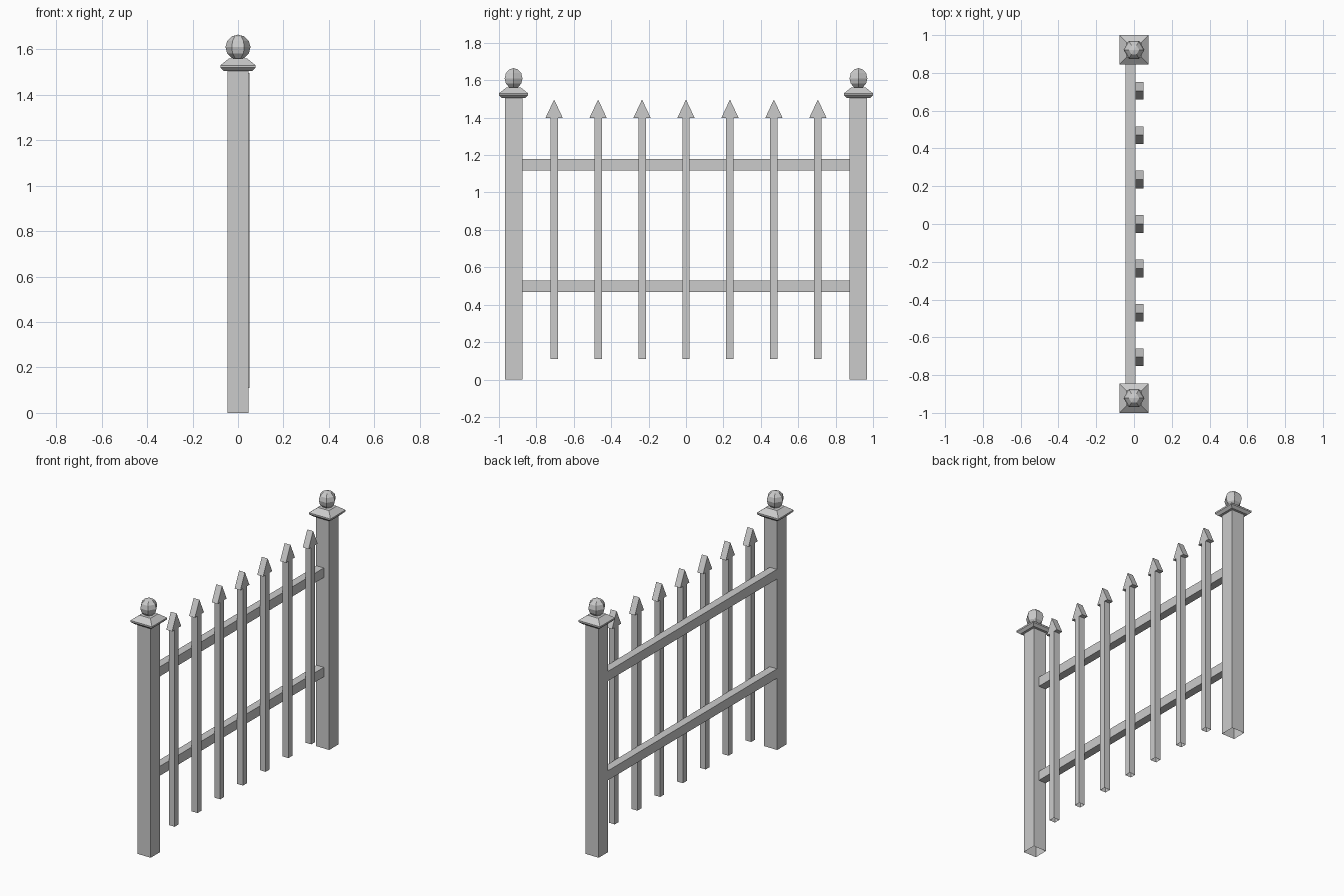
import bpy, bmesh
from math import pi
from mathutils import Matrix

if "Cube" in bpy.data.objects:
    bpy.data.objects.remove(bpy.data.objects["Cube"])


def finish(name, bm):
    bmesh.ops.recalc_face_normals(bm, faces=bm.faces)
    mesh = bpy.data.meshes.new(name)
    bm.to_mesh(mesh)
    bm.free()
    obj = bpy.data.objects.new(name, mesh)
    bpy.context.collection.objects.link(obj)
    return obj


def box(name, x, y, z, open_bottom=False):
    bm = bmesh.new()
    size = [b - a for a, b in (x, y, z)]
    mid = [(a + b) / 2 for a, b in (x, y, z)]
    bmesh.ops.create_cube(bm, size=1, matrix=Matrix.Translation(mid) @ Matrix.Diagonal((*size, 1)))
    if open_bottom:
        low = [f for f in bm.faces if f.calc_center_median().z < z[0] + 1e-4]
        bmesh.ops.delete(bm, geom=low, context='FACES_ONLY')
    return finish(name, bm)


def square_loft(name, y, profile):
    # stack of square rings given as (half width, z)
    bm = bmesh.new()
    rings = [[bm.verts.new((sx * h, y + sy * h, z))
              for sx, sy in ((-1, -1), (1, -1), (1, 1), (-1, 1))] for h, z in profile]
    for a, b in zip(rings, rings[1:]):
        for i in range(4):
            j = (i + 1) % 4
            bm.faces.new((a[i], a[j], b[j], b[i]))
    bm.faces.new(rings[0])
    bm.faces.new(rings[-1])
    return finish(name, bm)


def picket(name, y):
    # arrow outline pushed through its thickness, open at the foot
    half = [(0.02, 0.11), (0.02, 1.397), (0.047, 1.397), (0, 1.497)]
    outline = half + [(-a, z) for a, z in reversed(half[:-1])]
    bm = bmesh.new()
    back, front = [[bm.verts.new((x, y + a, z)) for a, z in outline] for x in (0.008, 0.05)]
    bm.faces.new(back)
    bm.faces.new(front)
    for i in range(len(outline) - 1):
        bm.faces.new((back[i], back[i + 1], front[i + 1], front[i]))
    return finish(name, bm)


# Posts with moulded caps and low-poly ball finials
for side, y in (("front", -0.922), ("back", 0.922)):
    box(side + "_post", (-0.047, 0.047), (y - 0.047, y + 0.047), (0, 1.51), True)
    square_loft(side + "_post_cap", y, [(0.062, 1.505), (0.078, 1.52), (0.078, 1.53),
                                        (0.04, 1.56)])
    bm = bmesh.new()
    bmesh.ops.create_uvsphere(bm, u_segments=6, v_segments=6, radius=0.055,
                              matrix=Matrix.Translation((0, y, 1.61)) @ Matrix.Rotation(pi / 2, 4, 'Z'))
    finish(side + "_finial", bm)

# Rails behind the pickets
for name, z in (("lower_rail", (0.468, 0.53)), ("upper_rail", (1.117, 1.18))):
    box(name, (-0.045, 0.008), (-0.877, 0.877), z)

# Pickets
for i in range(7):
    picket(f"picket_{i + 1}", (i - 3) * 0.235)
